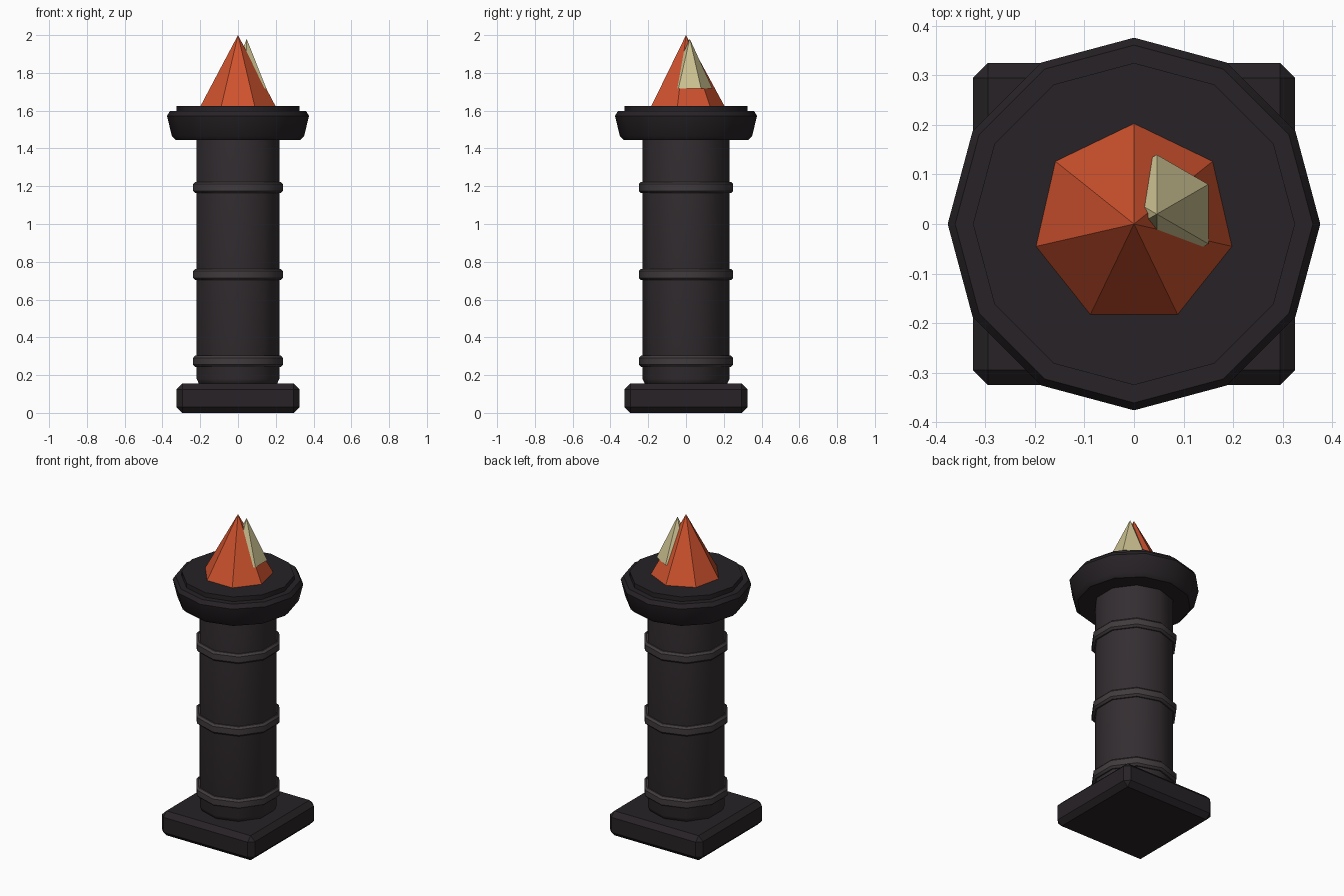
import bpy, bmesh
from math import sin, cos, tau, radians

if "Cube" in bpy.data.objects:
    bpy.data.objects.remove(bpy.data.objects["Cube"])


def material(name, rgb):
    m = bpy.data.materials.new(name)
    m.diffuse_color = (*rgb, 1)
    m.use_nodes = True
    m.node_tree.nodes["Principled BSDF"].inputs["Base Color"].default_value = m.diffuse_color
    return m


DARK = material("dark_stone", (0.020, 0.016, 0.019))
STONE = material("shaft_stone", (0.034, 0.027, 0.031))
BAND = material("band_stone", (0.052, 0.043, 0.047))
ORANGE = material("flame_orange", (0.62, 0.085, 0.027))
PALE = material("flame_pale", (0.60, 0.53, 0.28))


def finish(name, bm, mat, smooth):
    bmesh.ops.recalc_face_normals(bm, faces=bm.faces)
    mesh = bpy.data.meshes.new(name)
    bm.to_mesh(mesh)
    bm.free()
    mesh.materials.append(mat)
    ob = bpy.data.objects.new(name, mesh)
    bpy.context.collection.objects.link(ob)
    if smooth:
        bpy.ops.object.select_all(action='DESELECT')
        ob.select_set(True)
        bpy.context.view_layer.objects.active = ob
        bpy.ops.object.shade_smooth_by_angle(angle=radians(38))
    return ob


def turned(name, sides, profile, mat, center=(0, 0), smooth=True):
    """Closed n-sided solid from (radius, z) points; first corner faces +y."""
    bm = bmesh.new()
    rings = []
    for r, z in profile:
        n = sides if r > 0 else 1
        rings.append([bm.verts.new((center[0] + r * sin(tau * i / sides),
                                    center[1] + r * cos(tau * i / sides), z))
                      for i in range(n)])
    for a, b in zip(rings, rings[1:]):
        for i in range(sides):
            j = (i + 1) % sides
            if len(b) == 1:
                bm.faces.new((a[i], a[j], b[0]))
            else:
                bm.faces.new((a[i], a[j], b[j], b[i]))
    for ring in (rings[0], rings[-1]):
        if len(ring) > 1:
            bm.faces.new(ring)
    return finish(name, bm, mat, smooth)


# Square chamfered plinth
bm = bmesh.new()
bmesh.ops.create_cube(bm, size=1)
for v in bm.verts:
    v.co.x *= 0.65
    v.co.y *= 0.65
    v.co.z = (v.co.z + 0.5) * 0.155
bmesh.ops.bevel(bm, geom=bm.edges[:], offset=0.03, segments=1, affect='EDGES')
finish("plinth", bm, DARK, False)

# Ten-sided shaft and its three raised bands
turned("shaft", 10, [(0.21, 0.15), (0.218, 0.155), (0.23, 0.18), (0.23, 1.45)], STONE)
for k in range(3):
    z = 0.273 + 0.46 * k
    turned(f"band_{k + 1}", 10, [(0.238, z - 0.03), (0.25, z - 0.018),
                                 (0.25, z + 0.018), (0.238, z + 0.03)], BAND)

# Twelve-sided flared capital with a thin dish on top
turned("capital", 12, [(0.328, 1.444), (0.35, 1.466), (0.376, 1.572), (0.361, 1.597)], DARK)
turned("dish", 12, [(0.325, 1.58), (0.325, 1.626)], DARK)

# Faceted flame and its offset pale tongue
turned("flame", 7, [(0.206, 1.62), (0, 2.0)], ORANGE, smooth=False)
turned("flame_tongue", 6, [(0.12, 1.718), (0, 1.98)], PALE, center=(0.046, 0.02), smooth=False)
